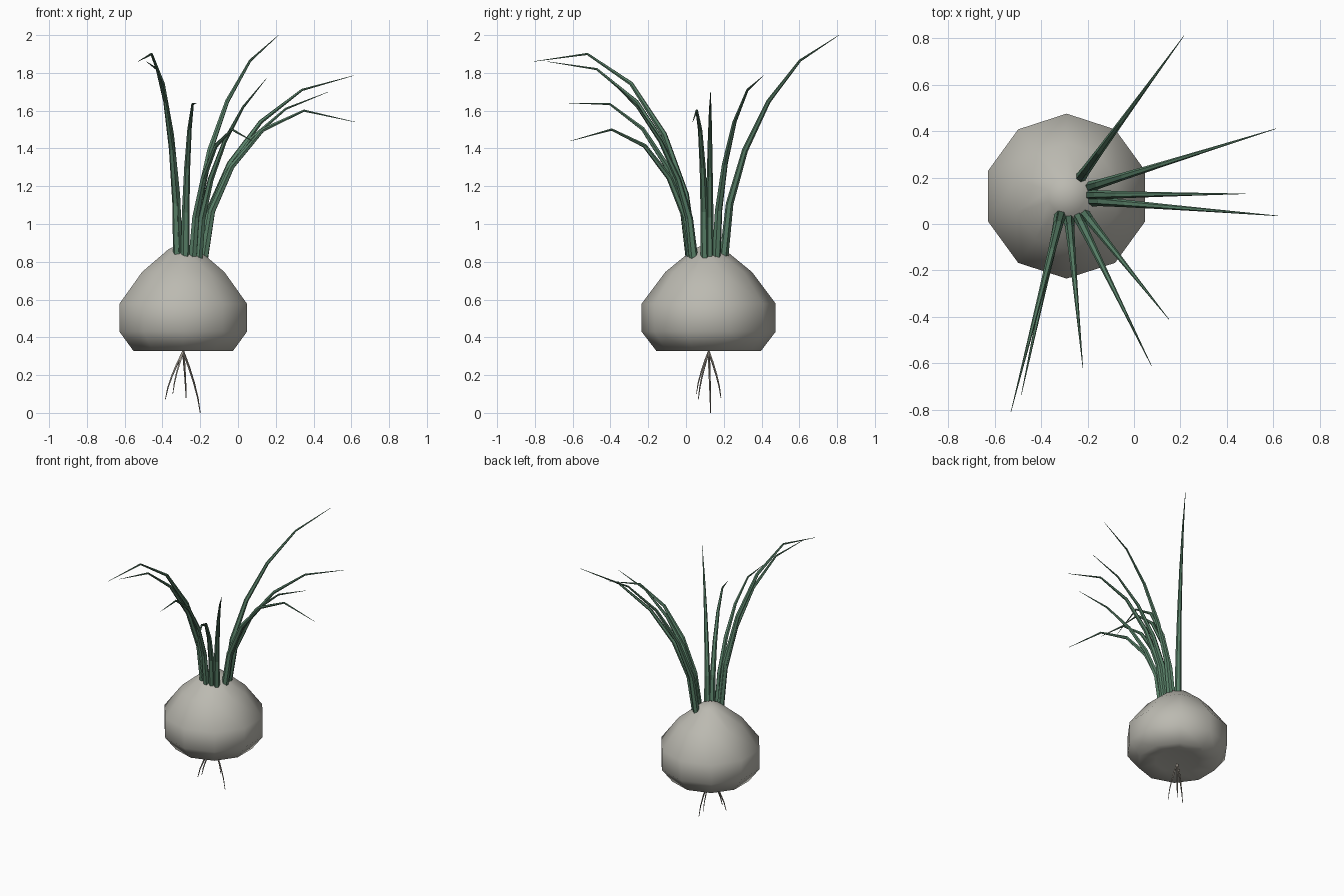
import bpy, bmesh
from math import sin, cos, pi
from mathutils import Vector

if "Cube" in bpy.data.objects:
    bpy.data.objects.remove(bpy.data.objects["Cube"])

CX, CY = -0.29, 0.12


def material(name, rgb):
    m = bpy.data.materials.new(name)
    m.diffuse_color = (*rgb, 1)
    m.use_nodes = True
    m.node_tree.nodes["Principled BSDF"].inputs["Base Color"].default_value = m.diffuse_color
    return m


def finish(bm, name, mat, smooth=False):
    bmesh.ops.recalc_face_normals(bm, faces=bm.faces[:])
    for f in bm.faces:
        f.smooth = smooth
    me = bpy.data.meshes.new(name)
    bm.to_mesh(me)
    bm.free()
    me.materials.append(mat)
    ob = bpy.data.objects.new(name, me)
    bpy.context.collection.objects.link(ob)
    return ob


def bridge(bm, rings):
    for a, b in zip(rings, rings[1:]):
        n = len(a)
        for i in range(n):
            bm.faces.new((a[i], a[(i + 1) % n], b[(i + 1) % n], b[i]))


def tube(name, pts, radii, sides, mat):
    """Tapered tube along a path that lies in one upright plane."""
    bm = bmesh.new()
    d = pts[-1] - pts[0]
    side = Vector((-d.y, d.x, 0)).normalized()
    rings = []
    for i, p in enumerate(pts):
        t = (pts[min(i + 1, len(pts) - 1)] - pts[max(i - 1, 0)]).normalized()
        up = t.cross(side)
        rings.append([bm.verts.new(p + radii[i] * (side * cos(2 * pi * k / sides) + up * sin(2 * pi * k / sides)))
                      for k in range(sides)])
    bridge(bm, rings)
    bm.faces.new(rings[0])
    bm.faces.new(rings[-1])
    return finish(bm, name, mat)


bulb_mat = material("bulb_skin", (0.50, 0.49, 0.44))
leaf_mat = material("leaf_green", (0.10, 0.22, 0.14))
root_mat = material("root_brown", (0.30, 0.27, 0.23))

# Bulb: ten-sided lathe with pointed top and slightly dimpled base
bm = bmesh.new()
profile = [(0.158, 0.343), (0.277, 0.328), (0.355, 0.43), (0.355, 0.578), (0.229, 0.746), (0.08, 0.868)]
rings = [[bm.verts.new((CX + r * sin(2 * pi * k / 10), CY + r * cos(2 * pi * k / 10), z)) for k in range(10)]
         for r, z in profile]
bridge(bm, rings)
for ring, z in ((rings[0], 0.35), (rings[-1], 0.9)):
    pole = bm.verts.new((CX, CY, z))
    for k in range(10):
        bm.faces.new((ring[k], ring[(k + 1) % 10], pole))
finish(bm, "bulb", bulb_mat, smooth=True)

# Leaves: base xy, tip xyz, height of the last bend
leaves = [
    ((-0.23, 0.20), (0.215, 0.81, 2.00), 1.865),
    ((-0.19, 0.16), (0.61, 0.41, 1.785), 1.71),
    ((-0.19, 0.125), (0.48, 0.13, 1.70), 1.61),
    ((-0.18, 0.10), (0.62, 0.035, 1.54), 1.60),
    ((-0.21, 0.04), (0.15, -0.41, 1.77), 1.62),
    ((-0.24, 0.03), (0.075, -0.61, 1.44), 1.50),
    ((-0.28, 0.02), (-0.22, -0.62, 1.64), 1.635),
    ((-0.315, 0.04), (-0.53, -0.81, 1.86), 1.90),
    ((-0.32, 0.04), (-0.485, -0.735, 1.86), 1.82),
]
Z0 = 0.82
for n, (b, tip, z4) in enumerate(leaves):
    rise = tip[2] - Z0
    droop = (z4 - Z0 - 0.8 * rise) / 0.39
    pts, radii = [], []
    for i in range(6):
        t = i / 5
        h = t ** 1.85
        pts.append(Vector((b[0] + (tip[0] - b[0]) * h, b[1] + (tip[1] - b[1]) * h,
                           Z0 + (rise + droop) * t - droop * t ** 4)))
        radii.append(max(0.024 * (1 - t) ** 0.8, 0.001))
    tube(f"leaf_{n + 1}", pts, radii, 6, leaf_mat)

# Roots: thin strands curving down from the base
for n, tip in enumerate([(-0.385, 0.065, 0.07), (-0.345, 0.055, 0.10), (-0.275, 0.185, 0.08), (-0.2, 0.13, 0.0)]):
    pts = []
    for i in range(5):
        t = i / 4
        h = 1 - (1 - t) ** 1.4
        pts.append(Vector((CX + (tip[0] - CX) * h, CY + (tip[1] - CY) * h, 0.325 + (tip[2] - 0.325) * t)))
    tube(f"root_{n + 1}", pts, [0.006, 0.006, 0.005, 0.004, 0.002], 4, root_mat)
